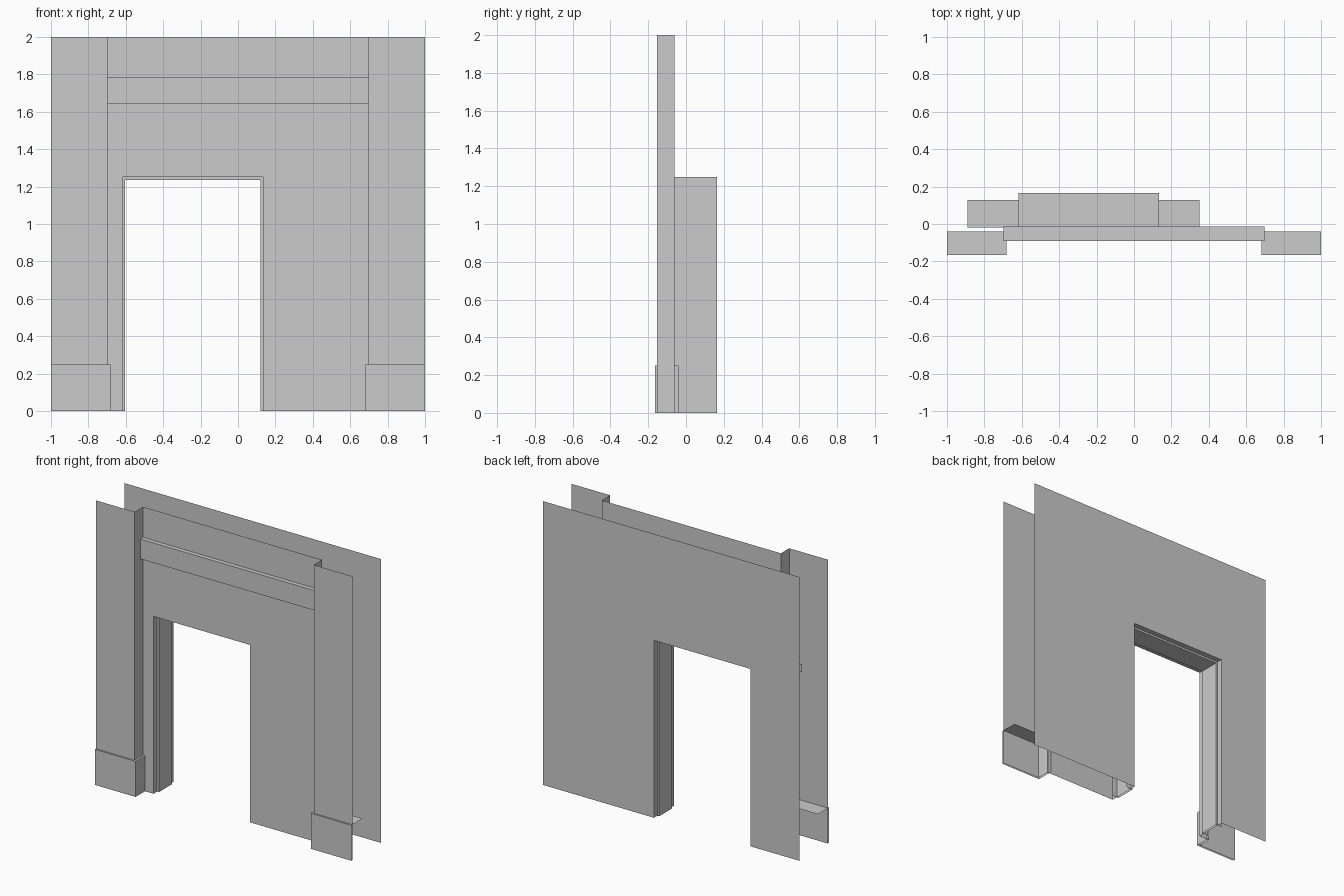
import bpy
from mathutils import Vector

if "Cube" in bpy.data.objects:
    bpy.data.objects.remove(bpy.data.objects["Cube"])


def make(name, verts, faces, mirror=False):
    mesh = bpy.data.meshes.new(name)
    mesh.from_pydata([tuple(v) for v in verts], [], faces)
    obj = bpy.data.objects.new(name, mesh)
    bpy.context.collection.objects.link(obj)
    if mirror:
        m = obj.modifiers.new("mirror", 'MIRROR')
        m.use_mirror_merge = False
    return obj


def strip(name, path, sweep, mirror=False, extra=()):
    """Open sheet: a polyline swept along a vector, plus optional cap points."""
    pts = [Vector(p) for p in path]
    n = len(pts)
    verts = pts + [p + Vector(sweep) for p in pts]
    faces = [(i, i + 1, i + 1 + n, i + n) for i in range(n - 1)]
    if extra:
        verts += [Vector(p) for p in extra]
        faces.append(tuple(range(n, len(verts))))
    return make(name, verts, faces, mirror)


L, R, H = -0.617, 0.134, 1.25         # wall opening
WALL, BACK = -0.06, 0.165             # front and back wall faces
F0, F1, LIP = -0.018, 0.127, 0.014    # frame depth and projection
PIL, PLI = 0.698, 0.683               # inner edges of pilaster and plinth


def wall(name, half, y, back=False):
    outline = [(-half, 0), (L, 0), (L, H), (R, H), (R, 0), (half, 0), (half, 2), (-half, 2)]
    order = list(range(8))
    make(name, [(x, y, z) for x, z in outline], [order[::-1] if back else order])


# wall faces and the reveal joining them
wall("front_wall", PIL, WALL)
wall("back_wall", 1.0, BACK, back=True)
strip("door_reveal", [(L, BACK, 0), (L, BACK, H), (R, BACK, H), (R, BACK, 0)],
      (0, WALL - BACK, 0))

# door frame channels
a, b, top = L + LIP, R - LIP, H - LIP
strip("left_jamb", [(a - 0.05, F0, 0), (a, F0, 0), (a, F1, 0), (a - 0.05, F1, 0)], (0, 0, top))
strip("right_jamb", [(b + 0.05, F1, 0), (b, F1, 0), (b, F0, 0), (b + 0.05, F0, 0)], (0, 0, top))
strip("lintel", [(-0.89, F0, top + 0.05), (-0.89, F0, top), (-0.89, F1, top),
                 (-0.89, F1, top + 0.05)], (1.24, 0, 0))

# horizontal band above the door
strip("band", [(-PIL, -0.013, 1.785), (-PIL, -0.091, 1.785), (-PIL, -0.091, 1.645),
               (-PIL, -0.013, 1.645)], (2 * PIL, 0, 0))

# pilasters and their plinths
strip("pilaster", [(-1, -0.153, 0), (-PIL, -0.153, 0), (-PIL, WALL, 0)], (0, 0, 2), mirror=True)
strip("plinth", [(-1, -0.165, 0), (-PLI, -0.165, 0), (-PLI, -0.04, 0)], (0, 0, 0.25),
      mirror=True, extra=[(-1, -0.04, 0.25)])
